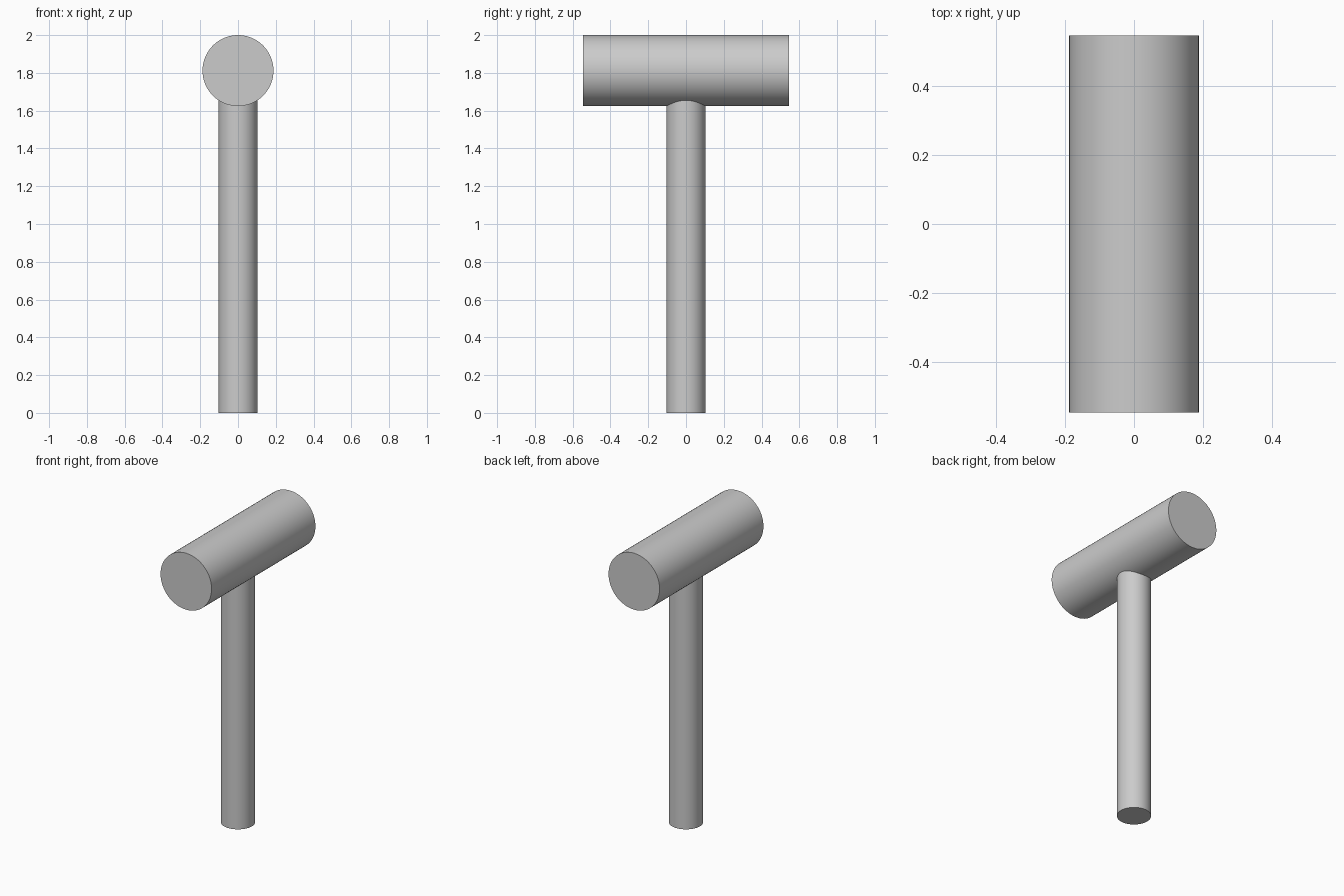
import bpy
import math

if "Cube" in bpy.data.objects:
    bpy.data.objects.remove(bpy.data.objects["Cube"])


def cylinder(name, radius, length, location, rotation=(0, 0, 0)):
    bpy.ops.mesh.primitive_cylinder_add(
        vertices=64, radius=radius, depth=length,
        location=location, rotation=rotation)
    obj = bpy.context.object
    obj.name = name
    bpy.ops.object.transform_apply(location=False, rotation=True, scale=True)
    bpy.ops.object.shade_smooth_by_angle(angle=math.radians(30))
    return obj


HEAD_RADIUS = 0.188
HEAD_Z = 2.0 - HEAD_RADIUS

# Mallet head, lying along y
cylinder("mallet_head", HEAD_RADIUS, 1.093, (0, 0, HEAD_Z), (math.pi / 2, 0, 0))

# Upright handle, its top seated inside the head
handle_top = 1.75
cylinder("handle", 0.103, handle_top, (0, 0, handle_top / 2))
